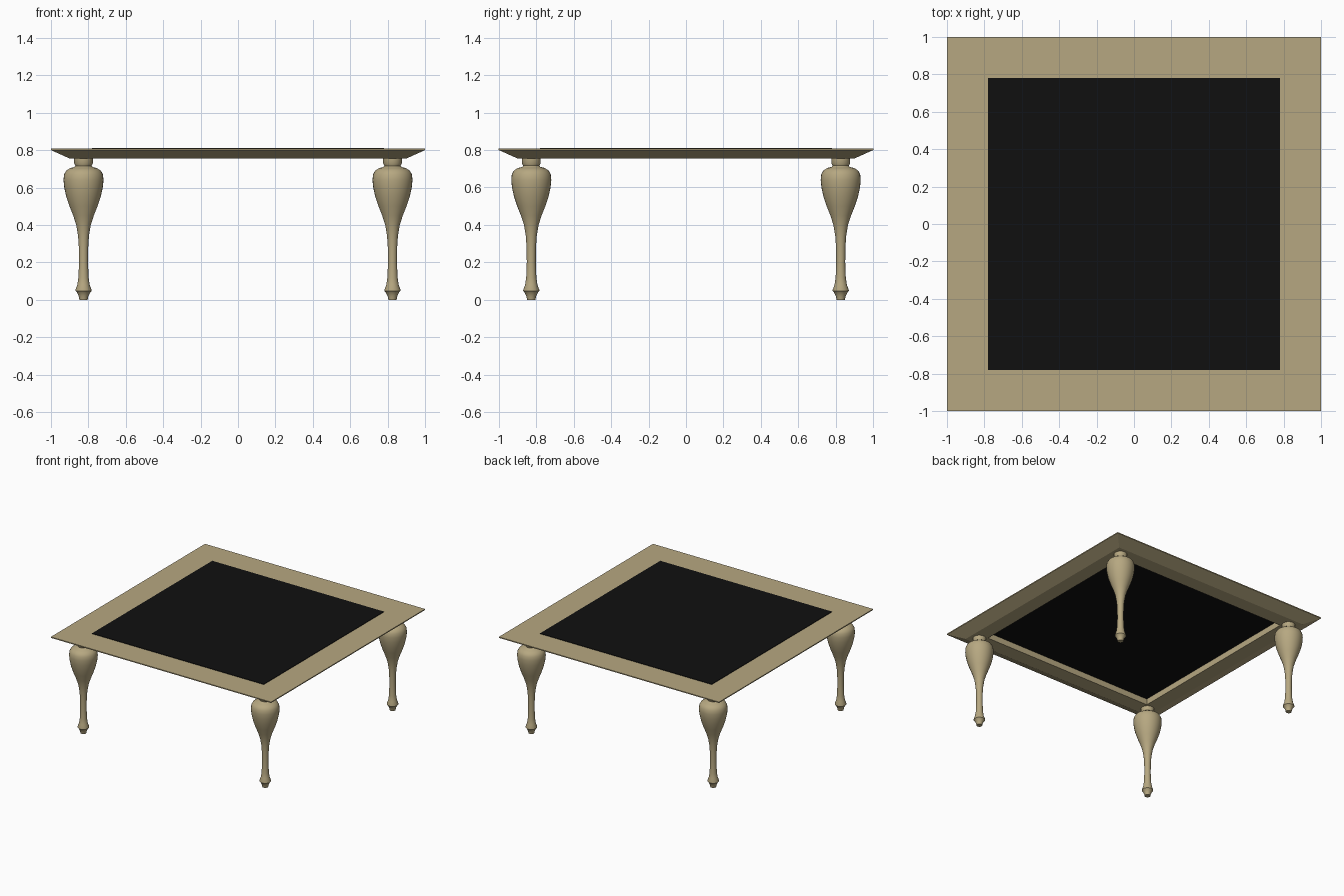
import bpy, bmesh, math
from mathutils import Vector, Matrix

cube = bpy.data.objects.get("Cube")
if cube:
    bpy.data.objects.remove(cube, do_unlink=True)


def material(name, rgb):
    mat = bpy.data.materials.new(name)
    mat.use_nodes = True
    colour = (*rgb, 1)
    mat.diffuse_color = colour
    mat.node_tree.nodes["Principled BSDF"].inputs["Base Color"].default_value = colour
    return mat


def add_object(name, bm, mat):
    bmesh.ops.recalc_face_normals(bm, faces=bm.faces)
    mesh = bpy.data.meshes.new(name)
    bm.to_mesh(mesh)
    bm.free()
    mesh.materials.append(mat)
    obj = bpy.data.objects.new(name, mesh)
    bpy.context.collection.objects.link(obj)
    return obj


tan = material("tan wood", (0.47, 0.39, 0.22))
black = material("black panel", (0.005, 0.005, 0.005))
TOP, UNDER, OPENING, LEG = 0.808, 0.755, 0.78, 0.826

# Mitred table frame: one cross-section carried round four corners
section = [(OPENING, TOP), (1, TOP), (1, 0.8), (0.9, UNDER), (OPENING, UNDER)]
bm = bmesh.new()
corners = [[bm.verts.new((sx * r, sy * r, z)) for r, z in section]
           for sx, sy in ((1, 1), (-1, 1), (-1, -1), (1, -1))]
for i, ring in enumerate(corners):
    after = corners[(i + 1) % 4]
    for j in range(len(section)):
        k = (j + 1) % len(section)
        bm.faces.new((ring[j], ring[k], after[k], after[j]))
add_object("table_frame", bm, tan)

# Thin dark panel filling the opening
bm = bmesh.new()
bmesh.ops.create_cube(bm, size=1)
bmesh.ops.scale(bm, vec=(2 * OPENING, 2 * OPENING, 0.008), verts=bm.verts)
bmesh.ops.translate(bm, vec=(0, 0, TOP), verts=bm.verts)
add_object("table_panel", bm, black)

# Turned leg: radius and height from the floor up
profile = [(0, 0), (0.022, 0), (0.026, 0.02), (0.036, 0.04), (0.043, 0.047), (0.043, 0.053),
           (0.033, 0.08), (0.027, 0.12), (0.024, 0.2), (0.025, 0.28), (0.029, 0.34),
           (0.039, 0.4), (0.055, 0.45), (0.075, 0.5), (0.092, 0.55), (0.103, 0.6),
           (0.107, 0.64), (0.104, 0.67), (0.093, 0.69), (0.072, 0.704), (0.048, 0.71),
           (0.043, 0.716), (0.05, 0.73), (0.05, UNDER), (0, UNDER)]
for side, sx in (("left", 1), ("right", -1)):
    for end, sy in (("front", -1), ("back", 1)):
        bm = bmesh.new()
        line = [bm.verts.new((r, 0, z)) for r, z in profile]
        edges = [bm.edges.new(pair) for pair in zip(line, line[1:])]
        bmesh.ops.spin(bm, geom=line + edges, axis=(0, 0, 1), cent=(0, 0, 0),
                       angle=math.tau, steps=32)
        bmesh.ops.remove_doubles(bm, verts=bm.verts, dist=0.0005)
        leg = add_object(f"{end}_{side}_leg", bm, tan)
        leg.location = (sx * LEG, sy * LEG, 0)
        bpy.ops.object.select_all(action="DESELECT")
        leg.select_set(True)
        bpy.context.view_layer.objects.active = leg
        bpy.ops.object.shade_smooth_by_angle(angle=math.radians(40))
